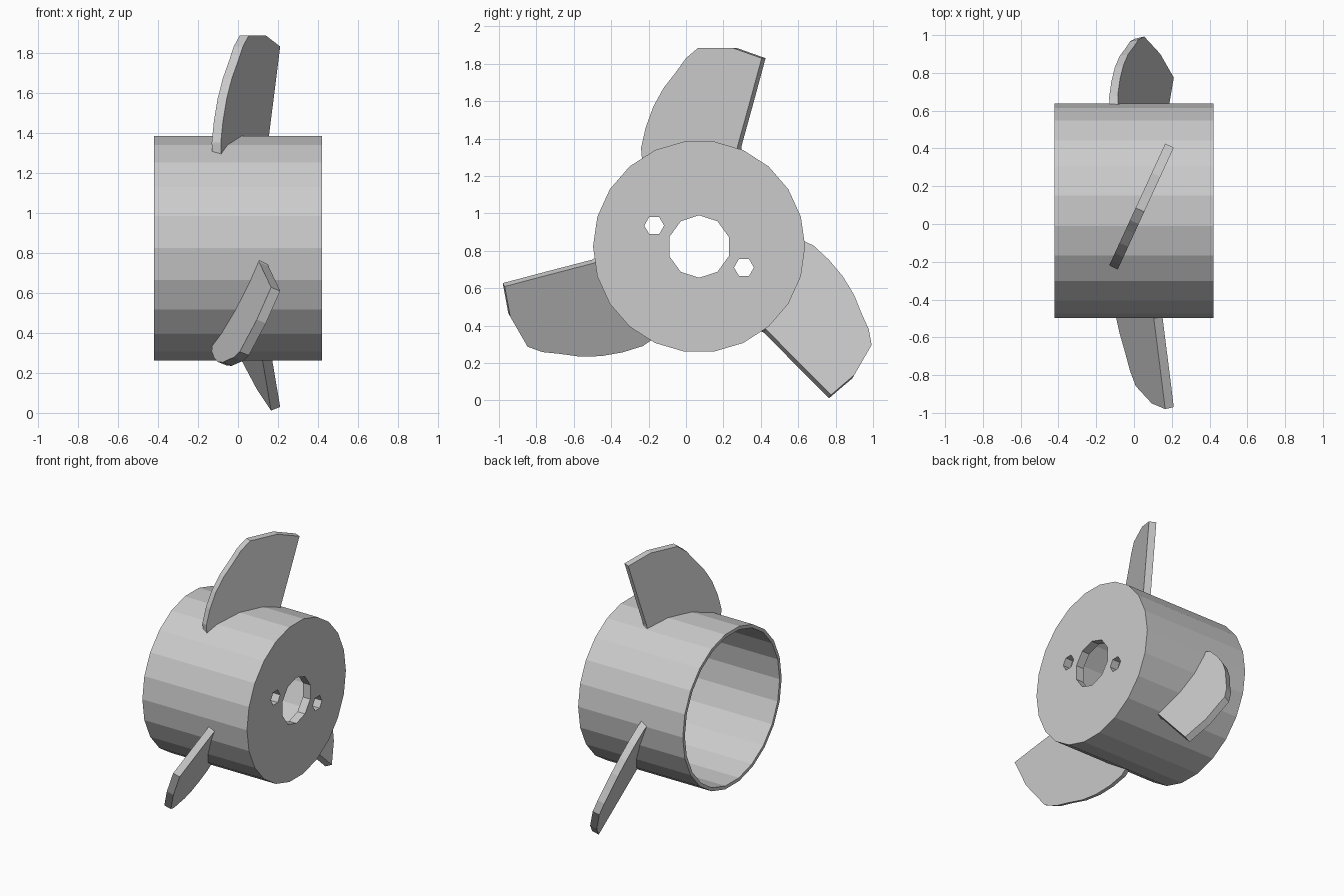
import bpy, bmesh, math
from mathutils import Matrix, Vector

if "Cube" in bpy.data.objects:
    bpy.data.objects.remove(bpy.data.objects["Cube"])

CY, CZ = 0.07, 0.823          # hub axis, running along x
R, HALF, SIDES = 0.567, 0.42, 22


def to_object(bm, name):
    bmesh.ops.recalc_face_normals(bm, faces=bm.faces)
    mesh = bpy.data.meshes.new(name)
    bm.to_mesh(mesh)
    bm.free()
    obj = bpy.data.objects.new(name, mesh)
    bpy.context.collection.objects.link(obj)
    return obj


def rod(name, x0, x1, y, z, radius, sides, turn=0.0):
    """Prism along x between x0 and x1."""
    bm = bmesh.new()
    m = (Matrix.Translation(((x0 + x1) / 2, y, z))
         @ Matrix.Rotation(turn, 4, 'X') @ Matrix.Rotation(math.pi / 2, 4, 'Y'))
    bmesh.ops.create_cone(bm, cap_ends=True, segments=sides, radius1=radius,
                          radius2=radius, depth=x1 - x0, matrix=m)
    return to_object(bm, name)


def cut(target, cutter):
    mod = target.modifiers.new("cut", 'BOOLEAN')
    mod.operation, mod.solver, mod.object = 'DIFFERENCE', 'EXACT', cutter
    bpy.context.view_layer.objects.active = target
    bpy.ops.object.modifier_apply(modifier=mod.name)
    bpy.data.objects.remove(cutter)


# Hub: cup open toward -x, with a drilled end plate at +x
hub = rod("hub", -HALF, HALF, CY, CZ, R, SIDES)
cut(hub, rod("bore_cutter", -0.6, HALF - 0.06, CY, CZ, R - 0.024, SIDES))
cut(hub, rod("shaft_hole_cutter", 0.2, 0.6, CY, CZ, 0.167, 10, math.pi / 10))
for s in (-1, 1):
    cut(hub, rod("pin_hole_cutter", 0.2, 0.6, CY + s * 0.24, CZ - s * 0.112, 0.053, 6))

# Blade outline in (y, z), leading edge up over the tip and down the trailing edge
OUTLINE = [(-0.225, 1.29), (-0.23, 1.35), (-0.205, 1.46), (-0.165, 1.57),
           (-0.11, 1.67), (-0.04, 1.76), (0.01, 1.83), (0.075, 1.885),
           (0.26, 1.885), (0.415, 1.83), (0.35, 1.59), (0.285, 1.355)]
# root follows the hub, sunk slightly into its wall
for i in range(7):
    a = math.radians(67 + (121 - 67) * i / 6)
    OUTLINE.append((CY + 0.552 * math.cos(a), CZ + 0.552 * math.sin(a)))

NORMAL = Vector((1, -0.46, 0)).normalized()


def blade(name, angle):
    bm = bmesh.new()
    sides = []
    for s in (1, -1):
        sides.append([bm.verts.new(Vector((-0.095 + 0.46 * (y + 0.2), y, z))
                                   + NORMAL * 0.025 * s) for y, z in OUTLINE])
    front, back = sides
    bm.faces.new(front)
    bm.faces.new(back[::-1])
    n = len(front)
    for i in range(n):
        j = (i + 1) % n
        bm.faces.new((front[j], front[i], back[i], back[j]))
    bmesh.ops.rotate(bm, verts=bm.verts, cent=(0, CY, CZ),
                     matrix=Matrix.Rotation(angle, 3, 'X'))
    return to_object(bm, name)


# Three pitched blades around the hub
for k in range(3):
    blade(f"blade_{k + 1}", math.radians(120 * k))
